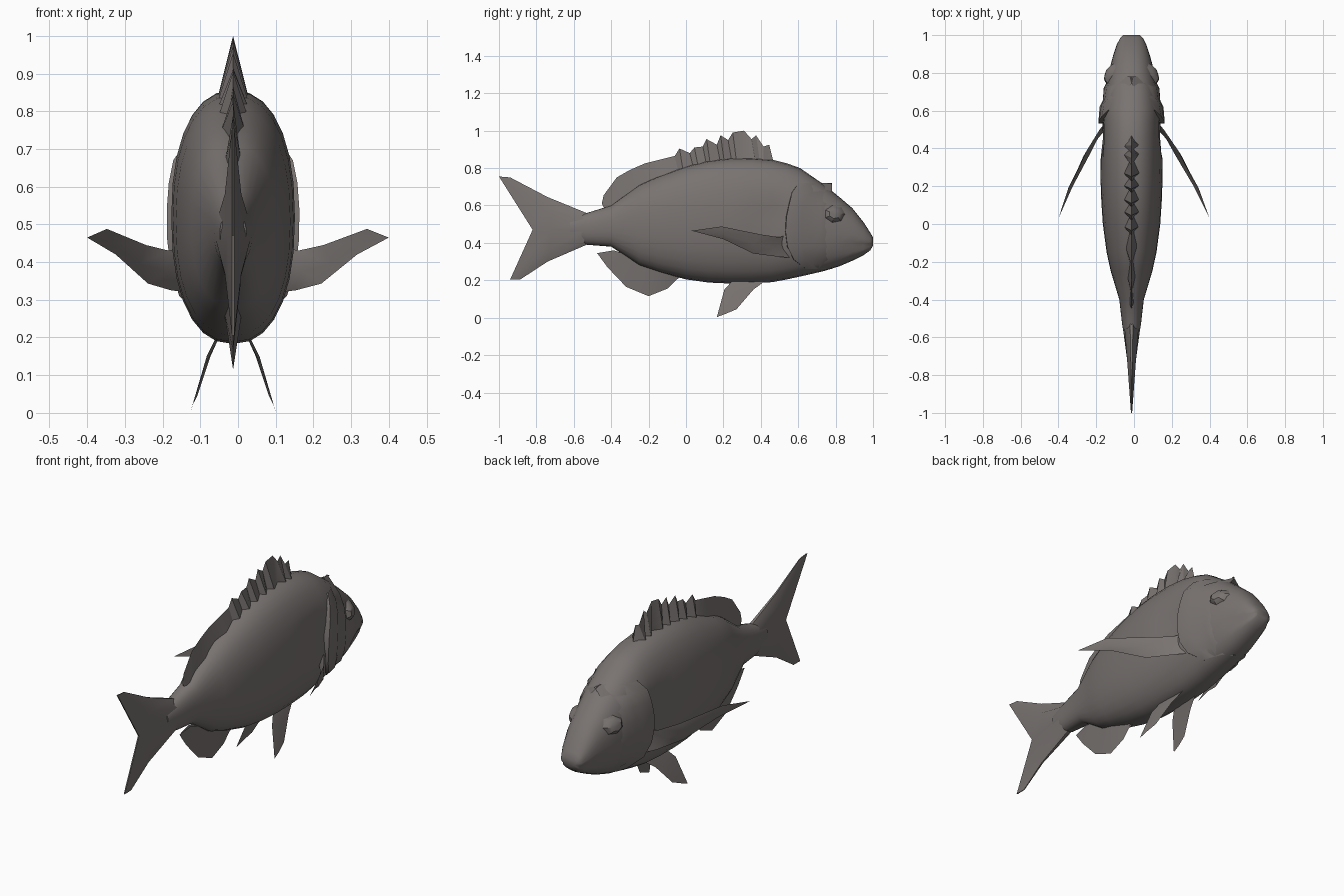
import bpy, bmesh, math
from mathutils import Vector

if "Cube" in bpy.data.objects:
    bpy.data.objects.remove(bpy.data.objects["Cube"])

CX = -0.013  # body midline
grey = bpy.data.materials.new("warm grey")
grey.diffuse_color = (0.19, 0.172, 0.165, 1)
grey.use_nodes = True
grey.node_tree.nodes["Principled BSDF"].inputs["Base Color"].default_value = grey.diffuse_color


def make(name, verts, faces, angle=50):
    me = bpy.data.meshes.new(name)
    me.from_pydata([tuple(v) for v in verts], [], faces)
    bm = bmesh.new()
    bm.from_mesh(me)
    bmesh.ops.remove_doubles(bm, verts=bm.verts, dist=0.0005)
    bmesh.ops.recalc_face_normals(bm, faces=bm.faces)
    bm.to_mesh(me)
    bm.free()
    me.materials.append(grey)
    ob = bpy.data.objects.new(name, me)
    bpy.context.collection.objects.link(ob)
    bpy.ops.object.select_all(action='DESELECT')
    ob.select_set(True)
    bpy.context.view_layer.objects.active = ob
    bpy.ops.object.shade_smooth_by_angle(angle=math.radians(angle))
    return ob


def grid_faces(rows, cols, wrap=False):
    n = cols if wrap else cols - 1
    return [(i * cols + j, i * cols + (j + 1) % cols,
             (i + 1) * cols + (j + 1) % cols, (i + 1) * cols + j)
            for i in range(rows - 1) for j in range(n)]


# body stations: y, top z, bottom z, half width
STATIONS = [(-.62, .53, .42, .035), (-.53, .56, .39, .05), (-.4, .60, .38, .065),
            (-.25, .71, .28, .11), (-.15, .755, .245, .132), (0, .81, .205, .152), (.12, .84, .188, .16),
            (.23, .853, .183, .164), (.35, .855, .184, .163), (.46, .845, .19, .16),
            (.54, .825, .205, .158), (.61, .80, .22, .155), (.74, .71, .25, .135),
            (.82, .645, .275, .117), (.89, .585, .305, .098), (.95, .51, .335, .078),
            (.985, .455, .36, .06), (1, .43, .385, .045)]


def profile(y):
    for a, b in zip(STATIONS, STATIONS[1:]):
        if y <= b[0]:
            f = (y - a[0]) / (b[0] - a[0])
            return [p + (q - p) * f for p, q in zip(a, b)][1:]
    return STATIONS[-1][1:]


def half_width(y, z):
    top, bot, w = profile(y)
    t = min(1, abs((z - (top + bot) / 2) / ((top - bot) / 2)))
    return w * (1 - t ** 2.3) ** (1 / 2.3)


# body, with a hollow behind the gills and a mouth crease
N = 28
verts = []
for y, top, bot, w in STATIONS:
    for k in range(N):
        a = 2 * math.pi * k / N
        c, s = math.cos(a), math.sin(a)
        x = w * math.copysign(abs(c) ** (2 / 2.3), c)
        z = (top + bot) / 2 + (top - bot) / 2 * math.copysign(abs(s) ** (2 / 2.3), s)
        d = ((y - .47) / .1) ** 2 + ((z - .54) / .13) ** 2
        x *= 1 - 0.14 * max(0, 1 - d)
        if y > .88 and k in (N - 2, N // 2 + 2):
            x *= .88
        verts.append((CX + x, y, z))
faces = grid_faces(len(STATIONS), N, True)
faces += [tuple(range(N)), tuple(range(len(verts) - N, len(verts)))]
make("body", verts, faces)

# gill covers: curved plates following the body, with a raised rear edge
ZS = [.26, .31, .38, .46, .54, .61, .67, .72]
REAR = [.64, .575, .54, .53, .535, .55, .565, .60]
for side, label in ((1, "right"), (-1, "left")):
    verts = []
    for z, rear in zip(ZS, REAR):
        for f, off in ((0, -.012), (0.01, .018), (.35, .016), (.5, .004), (.75, .01), (1, -.008)):
            y = rear + (.78 - rear) * f
            taper = 1 if ZS[0] < z < ZS[-1] else .3
            verts.append((CX + side * (half_width(y, z) + off * (taper if off > 0 else 1)), y, z))
    make("gill_cover_" + label, verts, grid_faces(len(ZS), 6), 40)

    # eye: low faceted dome with a surrounding lid
    verts = []
    for r, off in ((.062, -.008), (.045, .012), (.03, .022), (0, .024)):
        for k in range(7):
            a = 2 * math.pi * k / 7
            y, z = .795 + r * math.cos(a), .555 + r * .85 * math.sin(a)
            verts.append((CX + side * (half_width(y, z) + off), y, z))
    make("eye_" + label, verts, grid_faces(4, 7, True), 30)


def blade(name, base, edge, thick, angle=30):
    """Fin closed to a sharp edge, from (y, z) base and edge points."""
    n = len(base)
    verts = [(CX + t, y, z) for (y, z), t in zip(base, thick)]
    verts += [(CX, y, z) for y, z in edge]
    verts += [(CX - t, y, z) for (y, z), t in zip(base, thick)]
    return make(name, verts, grid_faces(3, n), angle)


# dorsal fin: pleated spines in front, softer sail behind
edge = [(-.45, .61), (-.44, .655), (-.37, .75), (-.30, .79), (-.22, .825), (-.14, .845), (-.06, .865),
        (-.035, .905), (.02, .88), (.045, .91), (.09, .915), (.11, .955), (.165, .925), (.185, .975),
        (.225, .95), (.25, .99), (.31, 1.0), (.35, .955), (.375, .975), (.415, .915),
        (.445, .925), (.465, .845)]
base, thick = [], []
for i, (y, z) in enumerate(edge):
    yb = y + .02 if y < .4 else y
    base.append((yb, profile(yb)[0] - .02))
    grow = min(1, (y + .6) / .6)
    thick.append((.042 if i % 2 else .016) * grow)
blade("dorsal_fin", base, edge, thick)

# anal fin
edge = [(-.475, .345), (-.42, .27), (-.32, .165), (-.2, .115), (-.1, .155), (-.055, .2)]
base = [(-.385, .36), (-.34, .345), (-.25, .30), (-.16, .27), (-.08, .245), (-.02, .225)]
blade("anal_fin", base, edge, [.008, .02, .012, .024, .012, .01])

# tail: forked, thick at the root and thin at the rim
root = [(-.52, .555), (-.52, .52), (-.52, .475), (-.52, .43), (-.52, .395)]
mid = [(-.74, .645), (-.74, .58), (-.72, .475), (-.73, .37), (-.74, .30)]
rim = [(-.94, .75), (-1.0, .755), (-.82, .47), (-.94, .205), (-.885, .205)]
verts = []
for s in (1, -1):
    for row, th in ((root, (.008, .04, .05, .04, .008)), (mid, (.004, .022, .016, .022, .004)),
                    (rim, (.002, .003, .003, .003, .002))):
        verts += [(CX + s * t, y, z) for (y, z), t in zip(row, th)]
faces = grid_faces(3, 5)
faces += [tuple(i + 15 for i in f) for f in faces]
for j in (0, 4):
    faces += [(j, j + 5, j + 20, j + 15), (j + 5, j + 10, j + 25, j + 20)]
faces += [(10 + j, 11 + j, 26 + j, 25 + j) for j in range(4)]
make("tail_fin", verts, faces)

# paired fins as thin curved sheets: (x, y, z) upper and lower edges
PECTORAL = ([(.12, .56, .45), (.17, .50, .43), (.235, .40, .445), (.345, .19, .488), (.40, .03, .465)],
            [(.135, .53, .39), (.19, .46, .375), (.26, .36, .395), (.34, .19, .45), (.40, .03, .465)],
            [(.12, .57, .32), (.165, .50, .325), (.23, .36, .343), (.32, .2, .42), (.40, .03, .465)])
PELVIC = ([(.035, .435, .205), (.06, .36, .15), (.095, .27, .045)],
          [(.04, .34, .205), (.075, .29, .13), (.108, .21, .02)],
          [(.045, .25, .2), (.07, .205, .15), (.113, .165, .003)])
for name, rows, th in (("pectoral_fin", PECTORAL, .012), ("pelvic_fin", PELVIC, .006)):
    for side, label in ((1, "right"), (-1, "left")):
        verts = [(side * x + CX * min(1, (.4 - x) / .25), y, z) for r in rows for x, y, z in r]
        # swell the middle row outward, and close the inner side to the same rims
        n = len(rows[0])
        faces = grid_faces(3, n)
        inner = [(v[0] - side * th * (1 - j / (n - 1)), v[1] - th * (1 - j / (n - 1)), v[2])
                 for j, v in enumerate(verts[n:2 * n])]
        swap = {n + j: 3 * n + j for j in range(n)}
        faces += [tuple(swap.get(i, i) for i in f) for f in faces]
        make(name + "_" + label, verts + inner, faces)
